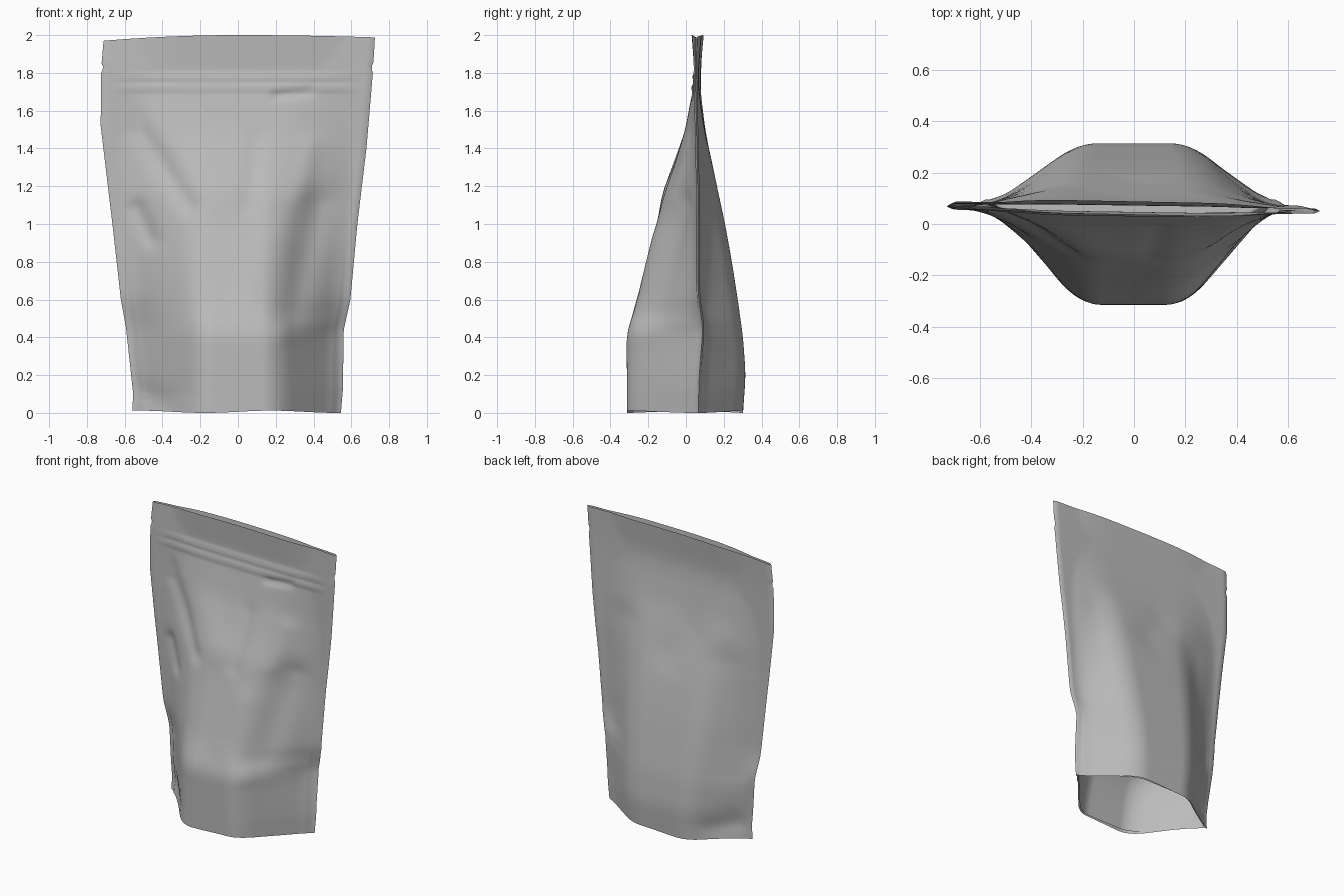
import bpy, bmesh, math

if "Cube" in bpy.data.objects:
    bpy.data.objects.remove(bpy.data.objects["Cube"])

NX, NZ = 72, 100


def lerp_table(table, z):
    """Piecewise linear lookup in a short list of (height, value)."""
    for (z0, v0), (z1, v1) in zip(table, table[1:]):
        if z <= z1:
            return v0 + (v1 - v0) * max(0, z - z0) / (z1 - z0)
    return table[-1][1]


def soft_table(table, z, r=.05):
    """Lookup averaged over a small window, so bends come out rounded."""
    r = min(r, z, 2 - z)
    return sum(lerp_table(table, z + r * k / 2) for k in range(-2, 3)) / 5


# outline and depth profiles by height
LEFT = [(0, .56), (.1, .555), (.45, .593), (.6, .62), (1, .665), (1.52, .727),
        (1.8, .725), (1.83, .712), (1.86, .722), (2, .712)]
RIGHT = [(0, .545), (.12, .555), (.44, .56), (.6, .595), (1, .632), (1.4, .68),
         (1.8, .714), (1.83, .705), (1.86, .717), (2, .725)]
SEAM = [(0, .065), (.2, .07), (.45, .09), (.62, .065), (1.8, .06), (2, .065)]
FRONT = [(0, -.312), (.42, -.315), (.6, -.252), (1, -.155), (1.15, -.12),
         (1.3, -.065), (1.5, -.003), (1.7, .036), (1.78, .05), (2, .036)]
BACK = [(0, .302), (.2, .316), (.4, .302), (.6, .274), (.8, .243), (1, .207),
        (1.3, .145), (1.5, .1), (1.7, .074), (1.8, .07), (2, .088)]
# flat middle of the panel, as a fraction of the half width
FLAT_FRONT = [(0, .38), (.45, .35), (1, .32), (1.5, .35), (2, .5)]
FLAT_BACK = [(0, .38), (.5, .4), (1, .42), (1.5, .5), (2, .5)]
# creases: x0, z0, x1, z1, radius, push along y
CREASES_FRONT = [(-.55, 1.55, -.26, 1.1, .055, .02), (-.42, 1.5, -.1, 1.2, .12, -.01),
                 (-.53, 1.08, -.46, .92, .045, .018), (.2, 1.68, .38, 1.7, .022, .014),
                 (.10, 1.45, .06, 1.1, .05, .009), (.28, .55, .42, 1.1, .09, .025),
                 (.33, 1.15, .38, 1.4, .06, -.01), (-.5, .1, -.4, .05, .07, .015),
                 (.25, .43, .45, .46, .06, -.01), (.15, .9, .06, .6, .09, -.008)]
CREASES_BACK = [(-.12, 1.35, .0, 1.2, .12, -.01), (-.38, 1.2, -.45, .5, .12, -.015),
                (.4, 1.3, .45, .6, .12, -.018), (-.45, .12, -.35, .08, .08, -.015)]


def crease(x, z, c):
    x0, z0, x1, z1, r, push = c
    dx, dz = x1 - x0, z1 - z0
    t = max(0, min(1, ((x - x0) * dx + (z - z0) * dz) / (dx * dx + dz * dz)))
    d2 = (x - x0 - t * dx) ** 2 + (z - z0 - t * dz) ** 2
    return push * math.exp(-d2 / (r * r))


def wall(s, z, front):
    """Point on a panel; s runs from -1 (left seam) to 1 (right seam)."""
    x = s * lerp_table(LEFT if s < 0 else RIGHT, z)
    top = max(0, (z - 1.2) / .8)
    seam = soft_table(SEAM, z) - .02 * x * top
    deep = soft_table(FRONT if front else BACK, z) - .02 * x * top
    flat = soft_table(FLAT_FRONT if front else FLAT_BACK, z)
    a = abs(s)
    edge = .97 - .06 * min(1, z)
    # straight slope from flat middle to seam flange, with rounded corners
    u = sum(max(0, min(1, (edge - a - d) / (edge - flat)))
            for d in (-.12, -.08, -.04, 0, .04, .08, .12)) / 7
    side = max(0, min(1, (1 - a) * 8))
    u *= min(1, (1 - a) * 12)
    y = seam + (deep - seam) * u
    y += side * sum(crease(x, z, c) for c in (CREASES_FRONT if front else CREASES_BACK))
    # zip closure: two thin pressed ribs
    if front and a < .89:
        for zc in (1.775, 1.725):
            y -= .011 * math.exp(-((z - zc) / .014) ** 2)
    thick = .009 * min(1, (1 - a) * 40)
    y = min(y, seam - thick) if front else max(y, seam + thick)
    # slightly uneven mouth
    zz = z - max(0, z - 1.8) / .2 * (.012 * s * s + (.018 * s * s if s < 0 else 0))
    # wavy foot
    zz += max(0, .1 - z) * .06 * (1 + math.sin(9 * x))
    return x, y, max(0, zz)


def grid_object(name, fn, nu, nv, flip):
    bm = bmesh.new()
    rows = [[bm.verts.new(fn(i / nu, j / nv)) for i in range(nu + 1)] for j in range(nv + 1)]
    for r0, r1 in zip(rows, rows[1:]):
        for i in range(nu):
            q = [r0[i], r0[i + 1], r1[i + 1], r1[i]]
            bm.faces.new(q[::-1] if flip else q)
    bmesh.ops.remove_doubles(bm, verts=bm.verts, dist=.0002)
    mesh = bpy.data.meshes.new(name)
    bm.to_mesh(mesh)
    bm.free()
    mesh.materials.append(foil)
    for p in mesh.polygons:
        p.use_smooth = True
    ob = bpy.data.objects.new(name, mesh)
    bpy.context.collection.objects.link(ob)
    return ob


foil = bpy.data.materials.new("grey foil")
foil.diffuse_color = (.5, .5, .5, 1)
foil.use_nodes = True
foil.node_tree.nodes["Principled BSDF"].inputs["Base Color"].default_value = foil.diffuse_color

# front and back panels, meeting at the side seams
grid_object("front_panel", lambda u, v: wall(2 * u - 1, 2 * v, True), NX, NZ, False)
grid_object("back_panel", lambda u, v: wall(2 * u - 1, 2 * v, False), NX, NZ, True)


# folded gusset arching up inside the open foot
def gusset(u, v):
    s = 2 * u - 1
    z = .4 * (1 - abs(2 * v - 1) ** 5)
    _, yf, _ = wall(s, z, True)
    x, yb, _ = wall(s, z, False)
    f = .02 + .96 * v
    return x * .985, yf + (yb - yf) * f, z + .012


grid_object("bottom_gusset", gusset, NX, 24, True)
